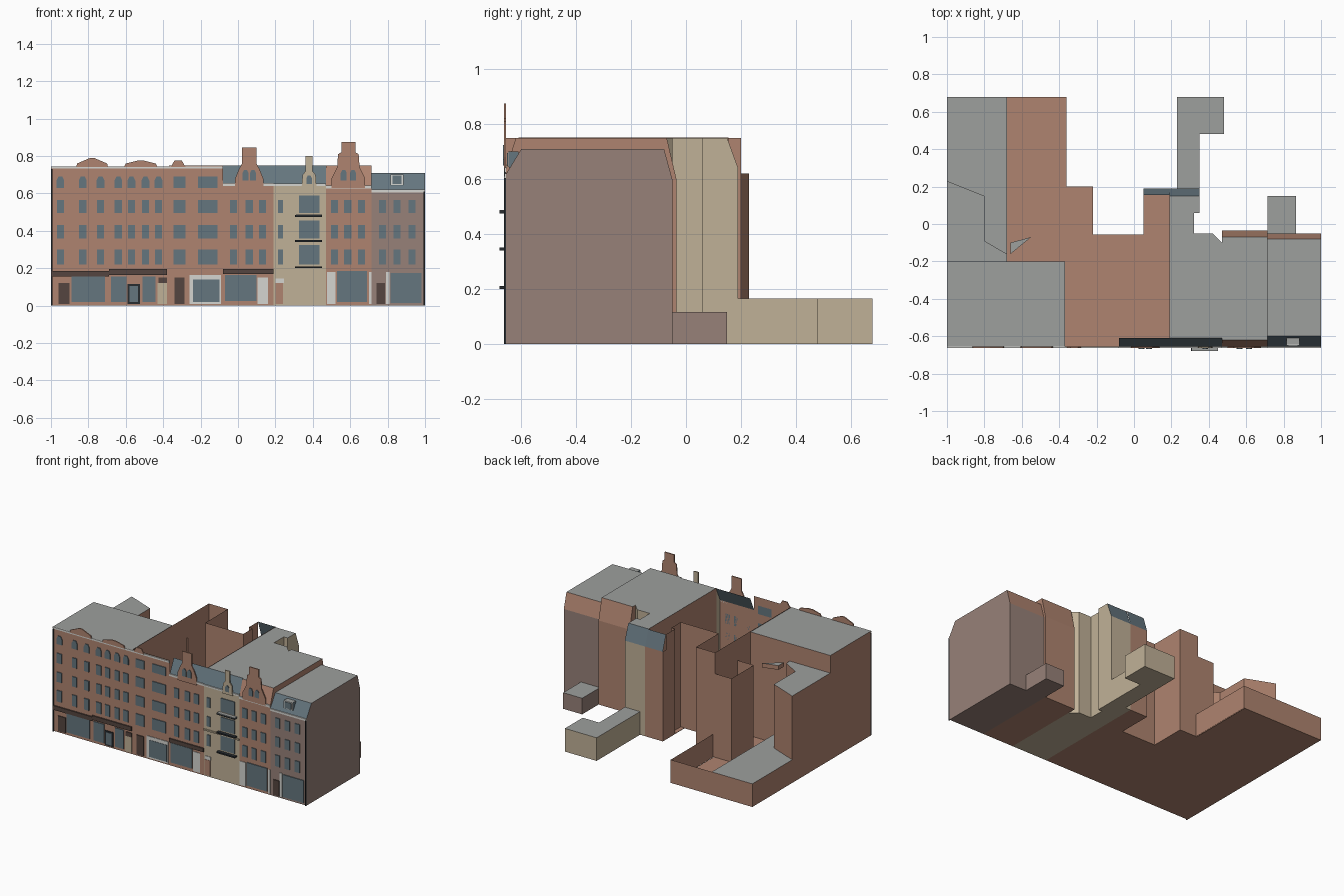
import bpy, bmesh
from mathutils import Vector

old = bpy.data.objects.get("Cube")
if old:
    bpy.data.objects.remove(old)

FRONT = -.655


def material(name, r, g, b):
    m = bpy.data.materials.new(name)
    m.use_nodes = True
    m.diffuse_color = (r, g, b, 1)
    m.node_tree.nodes["Principled BSDF"].inputs["Base Color"].default_value = (r, g, b, 1)
    return m


brick = material("brick", .43, .23, .16)
grey = material("roof_grey", .34, .35, .34)
beige = material("beige_stone", .53, .44, .31)
mauve = material("mauve_render", .31, .22, .19)
slate = material("slate", .13, .18, .21)
glass = material("window_glass", .13, .18, .21)
iron = material("dark_iron", .02, .025, .03)
white = material("white_trim", .66, .66, .63)
brown = material("brown_wood", .09, .06, .05)


def finish(name, bm, mats, rule=None):
    bmesh.ops.recalc_face_normals(bm, faces=bm.faces[:])
    bm.normal_update()
    if rule:
        for f in bm.faces:
            f.material_index = rule(f.normal)
    mesh = bpy.data.meshes.new(name)
    bm.to_mesh(mesh)
    bm.free()
    for m in mats:
        mesh.materials.append(m)
    obj = bpy.data.objects.new(name, mesh)
    bpy.context.collection.objects.link(obj)
    return obj


def sweep(bm, points, offset):
    """Closed solid from a flat outline pushed along an offset."""
    face = bm.faces.new([bm.verts.new(p) for p in points])
    out = bmesh.ops.extrude_face_region(bm, geom=[face], use_keep_orig=True)
    moved = [v for v in out["geom"] if isinstance(v, bmesh.types.BMVert)]
    bmesh.ops.translate(bm, verts=moved, vec=Vector(offset))


def prism(name, outline, height, wall, roof, base=0):
    bm = bmesh.new()
    sweep(bm, [(x, y, base) for x, y in outline], (0, 0, height - base))
    return finish(name, bm, [wall, roof], lambda n: int(n.z > .9))


def block(name, x0, x1, y0, y1, height, wall, roof, base=0):
    return prism(name, [(x0, y0), (x1, y0), (x1, y1), (x0, y1)], height, wall, roof, base)


def house(name, x0, x1, profile, wall, front_slope, back_slope):
    """Side profile (y, z) swept across the width, coloured by face direction."""
    bm = bmesh.new()
    sweep(bm, [(x0, y, z) for y, z in profile], (x1 - x0, 0, 0))

    def rule(n):
        if n.z > .95:
            return 1
        if n.z > .1:
            return 2 if n.y < 0 else 3
        return 0
    return finish(name, bm, [wall, grey, front_slope, back_slope], rule)


def walls(name, path, height, mat, base=0):
    """Open-topped thin walls along a path."""
    bm = bmesh.new()
    low = [bm.verts.new((x, y, base)) for x, y in path]
    top = [bm.verts.new((x, y, height)) for x, y in path]
    for i in range(len(path) - 1):
        bm.faces.new((low[i], low[i + 1], top[i + 1], top[i]))
    return finish(name, bm, [mat])


def slope(name, x0, x1, ya, za, yb, zb, mat):
    bm = bmesh.new()
    bm.faces.new([bm.verts.new(p) for p in
                  ((x0, ya, za), (x1, ya, za), (x1, yb, zb), (x0, yb, zb))])
    return finish(name, bm, [mat])


def plates(name, outlines, mat, depth=.006, y=FRONT):
    """Facade panels from (x, z) outlines."""
    bm = bmesh.new()
    for pts in outlines:
        sweep(bm, [(x, y, z) for x, z in pts], (0, -depth, 0))
    return finish(name, bm, [mat])


def rect(x0, x1, z0, z1):
    return [(x0, z0), (x1, z0), (x1, z1), (x0, z1)]


def arch(cx, w, z0, z1):
    h = w / 2
    return [(cx - h, z0), (cx + h, z0), (cx + h, z1 - h), (cx + h / 2, z1),
            (cx - h / 2, z1), (cx - h, z1 - h)]


def gable(cx, steps):
    """Symmetrical stepped outline from (half width, height) pairs."""
    return [(cx + w, z) for w, z in steps] + [(cx - w, z) for w, z in reversed(steps)]


# Left corner house with its rear wing and low extension
block("left_house", -1, -.37, FRONT, -.2, .745, brick, grey)
prism("left_wing", [(-1, -.2), (-.68, -.2), (-.68, -.16), (-.8, -.09), (-.8, .15), (-1, .23)],
      .62, brick, grey)
block("left_extension", -1, -.68, -.2, .68, .165, brick, grey)
prism("court_canopy", [(-.66, -.16), (-.55, -.07), (-.66, -.1)], .62, brick, grey, .59)

# Open yard and roofless brick shell
block("yard_floor", -.68, -.36, -.2, .68, .003, brick, brick)
walls("yard_walls", [(-.68, .68), (-.355, .68), (-.355, .2)], .165, brick)
walls("yard_tower", [(-.36, .2), (-.5, .2), (-.5, -.05), (-.36, -.05)], .6, brick)
block("shell_floor", -.37, .19, FRONT, -.055, .003, brick, brick)
block("shell_floor_left", -.37, -.22, -.055, .2, .003, brick, brick)
block("shell_floor_right", .05, .19, -.055, .19, .003, brick, brick)
walls("shell_walls", [(-.08, FRONT), (-.37, FRONT), (-.37, .2), (-.22, .2), (-.22, -.055),
                      (.08, -.055), (.08, .05), (.05, .05), (.05, .155)], .75, brick)
walls("shell_back", [(.05, .155), (.05, .19), (.19, .19)], .64, brick)
walls("shell_party_wall", [(.188, .155), (.188, -.61)], .752, brick)
walls("shell_front", [(-.08, FRONT), (.19, FRONT)], .65, brick)
slope("shell_front_mansard", -.08, .19, FRONT, .65, -.61, .75, slate)
slope("shell_back_mansard", .05, .19, .155, .75, .19, .64, slate)

# Beige house
house("beige_house", .19, .47, [(FRONT, 0), (FRONT, .65), (-.61, .75), (-.1, .75), (-.1, 0)],
      beige, slate, slate)
prism("beige_rear", [(.19, -.1), (.47, -.1), (.42, -.05), (.32, -.05), (.32, .06), (.35, .06),
                     (.35, .1), (.19, .1)], .75, beige, grey)
house("beige_rear_end", .19, .35, [(.1, 0), (.1, .75), (.15, .75), (.19, .64), (.19, 0)],
      beige, slate, slate)
prism("beige_extension", [(.23, .19), (.35, .19), (.35, .48), (.48, .48), (.48, .68), (.23, .68)],
      .165, beige, grey)

# Brick gabled house and mauve end house
house("gabled_house", .47, .715, [(FRONT, 0), (FRONT, .64), (-.62, .75), (-.07, .75),
                                  (-.035, .6), (-.035, 0)], brick, brick, brick)
house("end_house", .715, 1, [(FRONT, 0), (FRONT, .62), (-.6, .71), (-.08, .71),
                             (-.05, .6), (-.05, 0)], mauve, slate, brick)
block("end_extension", .715, .865, -.05, .15, .115, mauve, grey)
block("end_dormer", .815, .885, -.645, -.61, .7, slate, grey, .64)
plates("end_dormer_frame", [rect(.815, .885, .645, .7)], white, .004, -.645)
plates("end_dormer_window", [rect(.825, .875, .65, .695)], glass, .004, -.649)

# Stepped gables and roof pediments
plates("brick_gables", [
    gable(.06, [(.075, .63), (.075, .68), (.055, .73), (.038, .76), (.038, .845)]),
    gable(.59, [(.09, .63), (.09, .68), (.06, .74), (.055, .81), (.037, .82), (.037, .875)]),
    gable(-.78, [(.085, .74), (.08, .76), (.01, .79)]),
    gable(-.52, [(.09, .74), (.08, .76), (.02, .775)]),
    gable(-.32, [(.04, .74), (.02, .775)])], brick, .008)
plates("beige_gable", [gable(.38, [(.04, .63), (.035, .7), (.018, .72), (.018, .8)])], beige, .008)

# Windows in regular rows
rows = [(.22, .3), (.36, .43), (.495, .565)]
narrow = [-.95, -.83, -.735, -.64, -.57, -.495, -.425, -.025, .06, .13, .515, .587, .66,
          .773, .85, .93]
panes = [rect(c - .019, c + .019, a, b) for c in narrow for a, b in rows]
for a, b in rows + [(.63, .69)]:
    panes += [rect(-.345, -.28, a, b), rect(-.215, -.11, a, b)]
panes += [arch(c, .042, .63, .69) for c in narrow[:7]]
panes += [rect(.215, .24, a, b) for a, b in rows]
panes += [rect(.325, .435, a, b + .025) for a, b in rows]
plates("windows", panes, glass)
plates("gable_windows", [arch(c, .032, .67, .725) for c in (.04, .08, .565, .615)]
       + [arch(.38, .03, .65, .695)], glass, .004, -.663)

# Balconies on the beige house
for a, b in rows:
    block("balcony", .305, .45, -.68, FRONT, a - .01, iron, iron, a - .02)
block("top_balcony_deck", .31, .45, -.68, FRONT, .488, grey, grey, .484)

# Cornices
plates("cornices", [rect(-1, -.08, .732, .745), rect(-.08, .19, .64, .655),
                    rect(.19, .47, .64, .652), rect(.47, .715, .625, .642),
                    rect(.715, 1, .605, .62)], white, .007)
plates("beige_bands", [rect(.19, .47, .325, .335)], beige, .008)

# Shop fronts: surrounds, glass, signs and doors
plates("shop_surrounds", [rect(-.26, -.09, .01, .165), rect(.105, .16, .01, .15),
                          rect(.2, .245, .12, .145), rect(.475, .52, .01, .18),
                          rect(.7, .715, .01, .18), rect(.79, .81, .01, .18)], white, .004)
plates("shop_glass", [rect(-.89, -.71, .02, .155), rect(-.68, -.595, .02, .155),
                      rect(-.51, -.44, .02, .155), rect(-.24, -.1, .02, .14),
                      rect(-.07, .1, .025, .165), rect(.53, .69, .02, .185),
                      rect(.815, .98, .015, .175)], glass)
plates("shop_signs", [rect(-1, -.69, .155, .185), rect(-.69, -.38, .165, .195),
                      rect(-.08, .19, .168, .195)], brown, .009)
plates("doors", [rect(-.96, -.9, .01, .12), rect(-.34, -.285, .01, .15),
                 rect(-.425, -.38, .12, .15), rect(.74, .785, .01, .12)], brown)
plates("beige_door", [rect(-.43, -.38, .01, .12)], beige)
plates("brick_door", [rect(.2, .24, .01, .12)], brick)
plates("door_frame", [rect(-.59, -.525, .01, .115)], iron, .005)
plates("door_glass", [rect(-.58, -.535, .02, .105)], glass, .007)

# Downpipes at both ends
plates("downpipes", [rect(-1, -.993, 0, .73), rect(.993, 1, 0, .61)], iron, .009)
